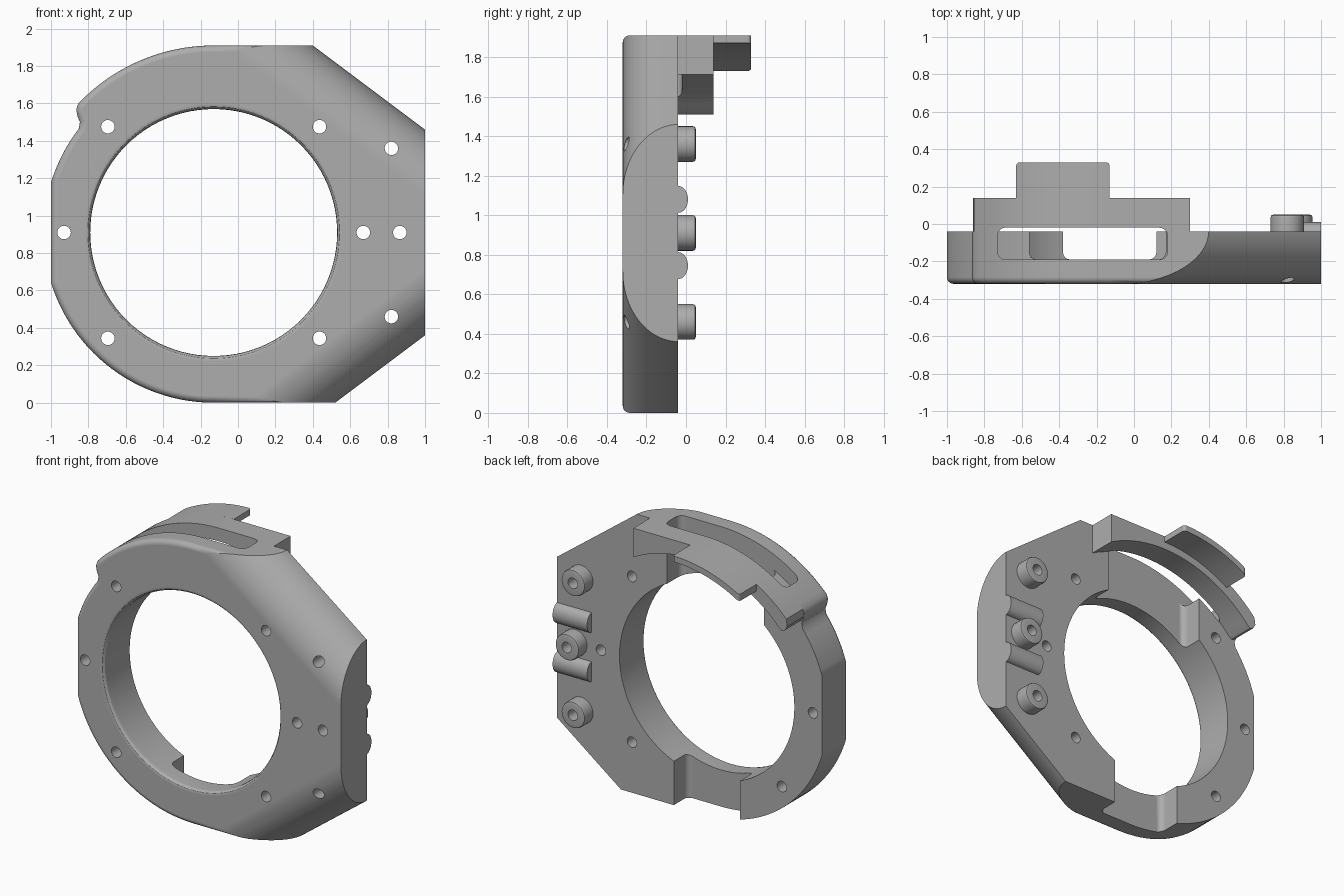
import bpy, bmesh, math
from mathutils import Vector

if "Cube" in bpy.data.objects:
    bpy.data.objects.remove(bpy.data.objects["Cube"])

grey = bpy.data.materials.new("plain grey")
grey.use_nodes = True
grey.diffuse_color = (0.42, 0.42, 0.42, 1)
grey.node_tree.nodes["Principled BSDF"].inputs["Base Color"].default_value = (0.42, 0.42, 0.42, 1)

# Main dimensions
CX, CZ = -0.13, 0.91          # ring centre
BORE, RIM, BAND = 0.66, 0.91, 1.0
FRONT, BACK = -0.32, -0.04
TOP = CZ + BAND


def arc(r, a0, a1, n):
    """Points (x, z) on a circle around the ring centre, angles in degrees."""
    out = []
    for i in range(n + 1):
        a = math.radians(a0 + (a1 - a0) * i / n)
        out.append((CX + r * math.cos(a), CZ + r * math.sin(a)))
    return out


def angle_at(r, x):
    return math.degrees(math.acos((x - CX) / r))


def finish(bm, name):
    bmesh.ops.recalc_face_normals(bm, faces=bm.faces)
    mesh = bpy.data.meshes.new(name)
    bm.to_mesh(mesh)
    bm.free()
    mesh.materials.append(grey)
    ob = bpy.data.objects.new(name, mesh)
    bpy.context.scene.collection.objects.link(ob)
    return ob


def extrude(name, pts, vec, radius=0, rounded=None):
    """Extrude a 3D outline along vec, rounding the edges picked by a rule."""
    bm = bmesh.new()
    face = bm.faces.new([bm.verts.new(p) for p in pts])
    new = bmesh.ops.extrude_face_region(bm, geom=[face])["geom"]
    verts = [v for v in new if isinstance(v, bmesh.types.BMVert)]
    bmesh.ops.translate(bm, verts=verts, vec=vec)
    if radius:
        bmesh.ops.bevel(bm, geom=[e for e in bm.edges if rounded(e)], offset=radius,
                        segments=4, profile=0.5, affect='EDGES', clamp_overlap=False)
    return finish(bm, name)


def prism(name, pts, y0, y1, radius=0, rounded=None):
    return extrude(name, [(x, y0, z) for x, z in pts], (0, y1 - y0, 0), radius, rounded)


def lathe(name, cx, cz, profile, n):
    """Revolve a closed (radius, y) profile about an axis along y."""
    bm = bmesh.new()
    rings = []
    for i in range(n):
        a = 2 * math.pi * i / n
        rings.append([bm.verts.new((cx + r * math.cos(a), y, cz + r * math.sin(a)))
                      for r, y in profile])
    m = len(profile)
    for i in range(n):
        p, q = rings[i], rings[(i + 1) % n]
        for j in range(m):
            k = (j + 1) % m
            if profile[j][0] or profile[k][0]:
                bm.faces.new((p[j], p[k], q[k], q[j]))
    bmesh.ops.remove_doubles(bm, verts=bm.verts, dist=1e-5)
    return finish(bm, name)


def cut(ob, cutter, keep=False):
    mod = ob.modifiers.new("cut", 'BOOLEAN')
    mod.operation, mod.solver, mod.object = 'DIFFERENCE', 'EXACT', cutter
    bpy.context.view_layer.update()
    done = bpy.data.meshes.new_from_object(
        ob.evaluated_get(bpy.context.evaluated_depsgraph_get()))
    ob.modifiers.clear()
    ob.data = done
    if not keep:
        bpy.data.objects.remove(cutter)


def upright(e):
    d = (e.verts[0].co - e.verts[1].co).normalized()
    return abs(d.z) > 0.99


def on_front(e):
    return all(abs(v.co.y - FRONT) < 1e-5 for v in e.verts)


# Ring plate with rounded front edge
outline = [(1.1, 1.385), (0.4, TOP)]
outline += arc(BAND, 90, angle_at(BAND, -0.855), 20)
outline += [(-0.865, 1.565), (-0.858, 1.53), (-0.845, 1.50)]
outline += arc(RIM, 142.5, 163, 8) + arc(RIM, 197, 270, 26)
outline += [(0.52, 0), (1.1, 0.435)]
plate = prism("ring_plate", outline, FRONT, BACK, 0.035, on_front)

# Large rounded shoulders along both diagonal sides
R = 0.285
section = [(R, -0.5), (-0.3, -0.5), (-0.3, BACK + 0.005)]
section += [(R - R * math.cos(t), BACK + 0.005 - R * math.sin(t))
            for t in (math.pi / 2 * i / 20 for i in range(21))]
for s in (1, -1):
    along, normal = Vector((0.8, 0, -0.6 * s)), Vector((0.6, 0, 0.8 * s))
    start = Vector((0.4, 0, CZ + s)) - along * 0.7
    pts = [start - normal * u + Vector((0, y, 0)) for u, y in section]
    cut(plate, extrude("shoulder_cutter", pts, along * 2.2))

# Flat mounting end
cut(plate, prism("end_cutter", [(1, -1), (2, -1), (2, 3), (1, 3)], -1, 1))

# Bore with softened front lip
cut(plate, lathe("bore_cutter", CX, CZ, [(0, -0.4), (0.70, -0.4), (0.69, FRONT),
    (0.673, -0.315), (0.663, -0.303), (BORE, -0.285), (BORE, 0.1), (0, 0.1)], 96))

# Notches behind the ring, top and bottom
cut(plate, prism("lower_notch_cutter", [(-0.38, -0.2), (0.12, -0.2), (0.12, 0.4),
    (-0.38, 0.4)], -0.19, 0.1, 0.04, upright))
upper = [(-0.56, 1.3), (0.17, 1.3)]
upper += arc(RIM, angle_at(RIM, 0.17), angle_at(RIM, -0.56), 18)
cut(plate, prism("upper_notch_cutter", upper, -0.19, 0.1, 0.04, upright))

# Bolt holes
bosses = [(0.82, 1.36), (0.865, CZ), (0.82, 0.46)]
holes = bosses + [arc(0.8, a, a, 1)[0] for a in (0, 45, 135, 180, 225, 315)]
for x, z in holes:
    cut(plate, lathe("hole_cutter", x, z, [(0, -0.5), (0.036, -0.5), (0.036, 0.2), (0, 0.2)], 24))

# Overhanging band behind the plate
band_pts = arc(BAND, angle_at(BAND, -0.855), 90, 20) + [(0.3, TOP)]
band_pts += arc(RIM, angle_at(RIM, 0.3), angle_at(RIM, -0.80), 28)
band_pts += [(-0.82, 1.51), (-0.845, 1.52), (-0.862, 1.55)]
band = prism("rear_band", band_pts, BACK, 0.14)

# Window through plate rim and band
slot = [(-0.73, 2.2), (0.18, 2.2)]
slot += arc(RIM - 0.005, angle_at(RIM, 0.18), angle_at(RIM, -0.73), 22)
slot[-1], slot[2] = (-0.73, slot[-1][1]), (0.18, slot[2][1])
slot_cutter = prism("slot_cutter", slot, -0.19, -0.02, 0.045, upright)
cut(plate, slot_cutter, keep=True)
cut(band, slot_cutter)

# Thin tongue at the back of the band
tongue_pts = arc(BAND, angle_at(BAND, -0.63), 90, 14) + arc(0.96, 90, angle_at(0.96, -0.63), 14)
tongue = prism("rear_tongue", tongue_pts, 0.14, 0.33, 0.02,
               lambda e: upright(e) and e.verts[0].co.y > 0.3)

parts = [plate, band, tongue]

# Round bosses and half-round ridges on the mounting end
for i, (x, z) in enumerate(bosses):
    parts.append(lathe(f"boss_{i + 1}", x, z, [(0.036, BACK), (0.09, BACK), (0.09, 0.035),
        (0.086, 0.046), (0.075, 0.05), (0.036, 0.05)], 40))
for i, z in enumerate((1.08, 0.745)):
    half = [(0.74, BACK + 0.05 * math.sin(t), z + 0.068 * math.cos(t))
            for t in (math.pi * k / 16 for k in range(17))]
    parts.append(extrude(f"ridge_{i + 1}", half, (0.26, 0, 0)))

# Smooth curved walls, keep crisp edges
for ob in parts:
    bpy.ops.object.select_all(action='DESELECT')
    ob.select_set(True)
    bpy.context.view_layer.objects.active = ob
    bpy.ops.object.shade_smooth_by_angle(angle=math.radians(30))
    weighted = ob.modifiers.new("even shading", 'WEIGHTED_NORMAL')
    weighted.keep_sharp = True
